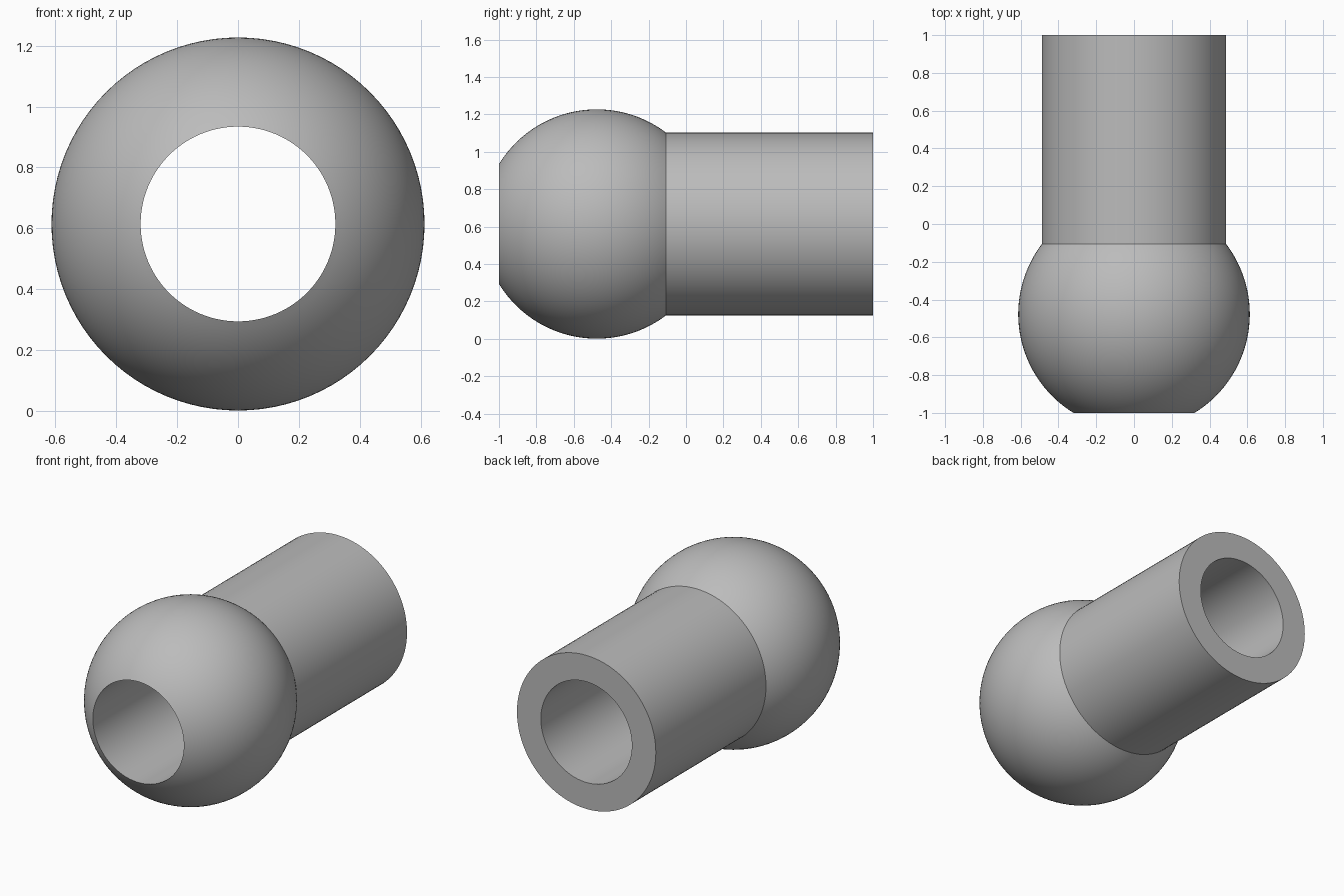
import bpy, bmesh, math
from mathutils import Matrix, Vector

cube = bpy.data.objects.get("Cube")
if cube:
    bpy.data.objects.remove(cube, do_unlink=True)

BALL_R, PIPE_R, BORE_R = 0.613, 0.488, 0.32
AXIS_Z = 0.614
FRONT, BACK = -1.0, 1.0
BALL_Y = FRONT + math.sqrt(BALL_R**2 - BORE_R**2)
SEGMENTS, ARC_STEPS = 96, 40

grey = bpy.data.materials.new("plain grey")
grey.use_nodes = True
colour = (0.5, 0.5, 0.5, 1)
grey.diffuse_color = colour
grey.node_tree.nodes["Principled BSDF"].inputs["Base Color"].default_value = colour

# Half section: ball arc from the bore mouth to the pipe, pipe end, bore wall
start = math.pi - math.asin(BORE_R / BALL_R)
end = math.asin(PIPE_R / BALL_R)
profile = []
for i in range(ARC_STEPS + 1):
    a = start + (end - start) * i / ARC_STEPS
    profile.append((BALL_R * math.sin(a), BALL_Y + BALL_R * math.cos(a)))
profile += [(PIPE_R, BACK), (BORE_R, BACK)]

# Revolve the closed section around the bore axis
bm = bmesh.new()
rings = []
for s in range(SEGMENTS):
    turn = Matrix.Rotation(2 * math.pi * s / SEGMENTS, 3, 'Y')
    rings.append([bm.verts.new(turn @ Vector((0, y, r))) for r, y in profile])
for s, ring in enumerate(rings):
    after = rings[(s + 1) % SEGMENTS]
    for i in range(len(profile)):
        j = (i + 1) % len(profile)
        bm.faces.new((ring[i], ring[j], after[j], after[i]))
bmesh.ops.recalc_face_normals(bm, faces=bm.faces)

mesh = bpy.data.meshes.new("ball_ended_pipe")
bm.to_mesh(mesh)
bm.free()
mesh.materials.append(grey)
pipe = bpy.data.objects.new("ball_ended_pipe", mesh)
pipe.location.z = AXIS_Z
bpy.context.collection.objects.link(pipe)

# Smooth surfaces with crisp rims
bpy.ops.object.select_all(action='DESELECT')
pipe.select_set(True)
bpy.context.view_layer.objects.active = pipe
bpy.ops.object.shade_smooth_by_angle(angle=math.radians(30))
